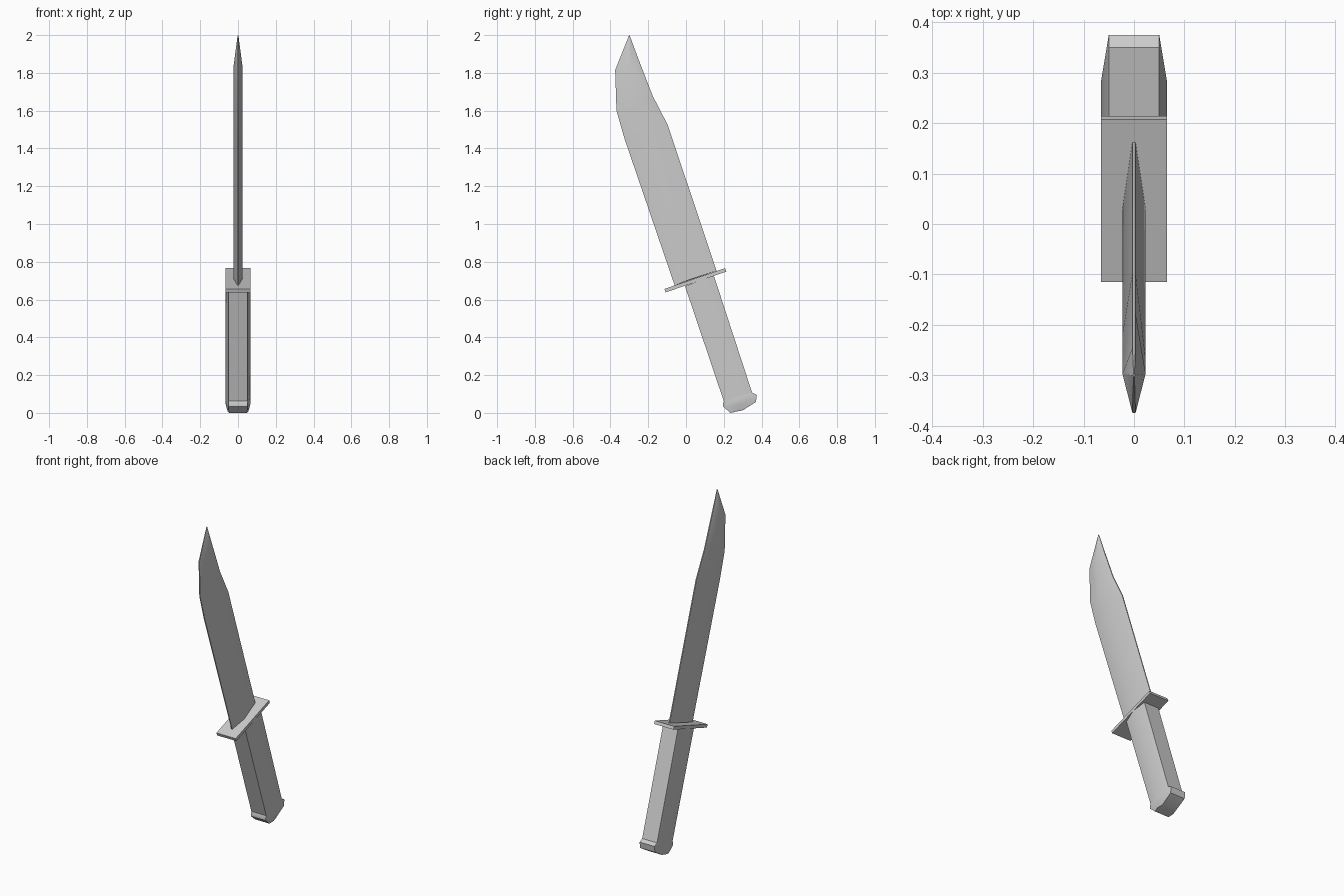
import bpy
import bmesh
import math

default = bpy.data.objects.get("Cube")
if default:
    bpy.data.objects.remove(default, do_unlink=True)

COLOUR = (0.6, 0.6, 0.6, 1)
grey = bpy.data.materials.new("plain_grey")
grey.use_nodes = True
grey.diffuse_color = COLOUR
grey.node_tree.nodes["Principled BSDF"].inputs["Base Color"].default_value = COLOUR


def loft(name, sections, widths):
    """Join six-sided sections, each given by its front, ridge and back (y, z)
    points; widths holds the matching half widths in x for each section."""
    bm = bmesh.new()
    rings = []
    for points, half in zip(sections, widths):
        right = [bm.verts.new((-w, y, z)) for (y, z), w in zip(points, half)]
        left = [bm.verts.new((w, y, z)) for (y, z), w in zip(points, half)]
        rings.append(right + left[::-1])
    for low, high in zip(rings, rings[1:]):
        count = len(low)
        for i in range(count):
            j = (i + 1) % count
            bm.faces.new((low[i], low[j], high[j], high[i]))
    bm.faces.new(rings[0])
    bm.faces.new(rings[-1])
    bmesh.ops.recalc_face_normals(bm, faces=bm.faces)
    mesh = bpy.data.meshes.new(name)
    bm.to_mesh(mesh)
    bm.free()
    mesh.materials.append(grey)
    obj = bpy.data.objects.new(name, mesh)
    bpy.context.collection.objects.link(obj)
    bpy.ops.object.select_all(action='DESELECT')
    obj.select_set(True)
    bpy.context.view_layer.objects.active = obj
    bpy.ops.object.shade_smooth_by_angle(angle=math.radians(30))
    return obj


# Blade: thin edges, thick ridge, clipped point
blade = [
    ((-.06, .675), (.03, .71), (.162, .752)),
    ((-.325, 1.45), (-.22, 1.47), (-.097, 1.525)),
    ((-.368, 1.6), (-.268, 1.62), (-.177, 1.68)),
    ((-.375, 1.815), (-.297, 1.84), (-.245, 1.855)),
    ((-.303, 1.995), (-.3, 2), (-.297, 1.995)),
]
body, tip = (.003, .023, .003), (.001, .002, .001)
loft("blade", blade, [body] * 4 + [tip])

# Guard: a flat rectangular plate across the knife
guard = [
    ((-.108, .638), (.053, .693), (.214, .748)),
    ((-.115, .656), (.046, .711), (.207, .766)),
]
loft("guard", guard, [(.065,) * 3] * 2)

# Grip: flat front and back, softly ridged sides
grip_end = ((.2, .062), (.275, .085), (.35, .107))
side = (.05, .065, .05)
grip = [grip_end, ((-.005, .67), (.07, .7), (.148, .725))]
loft("grip", grip, [side] * 2)

# Pommel: flares out from the grip, then tapers to a blunt end
pommel = [
    grip_end,
    ((.195, .048), (.285, .076), (.375, .095)),
    ((.196, .034), (.285, .044), (.37, .057)),
    ((.235, 0), (.265, .007), (.3, .014)),
]
loft("pommel", pommel, [side, side, side, (.048, .055, .048)])
